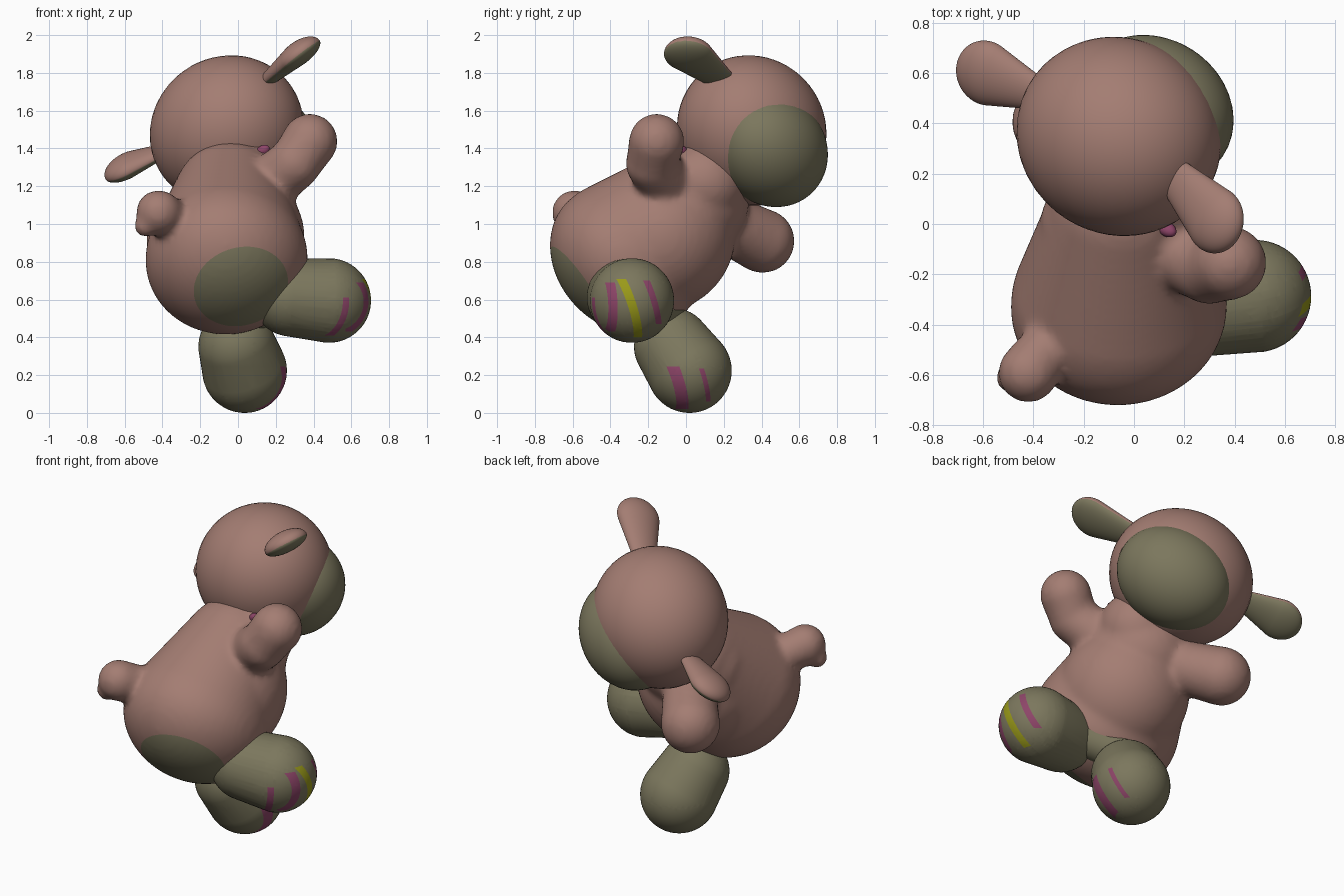
import bpy, bmesh
from mathutils import Vector as V

if "Cube" in bpy.data.objects:
    bpy.data.objects.remove(bpy.data.objects["Cube"])

# Tilted toy frame: L = toy's side, U = toy's up, F = toy's face direction
L = V((0.72, -0.45, 0.52)).normalized()
U = V((-0.04, 0.73, 0.69))
U = (U - L * U.dot(L)).normalized()
F = U.cross(L)


def material(name, rgb):
    m = bpy.data.materials.new(name)
    m.diffuse_color = (*rgb, 1)
    m.use_nodes = True
    m.node_tree.nodes["Principled BSDF"].inputs["Base Color"].default_value = m.diffuse_color
    return m


PINK = material("dusty pink", (0.37, 0.205, 0.17))
OLIVE = material("olive", (0.20, 0.185, 0.11))
MAGENTA = material("magenta", (0.27, 0.06, 0.14))
YELLOW = material("yellow", (0.32, 0.32, 0.01))


def ellipsoid(c, radii, bm=None):
    """Ellipsoid with radii along the toy's side, up and face directions."""
    bm = bm or bmesh.new()
    new = bmesh.ops.create_uvsphere(bm, u_segments=48, v_segments=32, radius=1)
    for v in new["verts"]:
        p = v.co.copy()
        v.co = V(c) + L * p.x * radii[0] + F * p.y * radii[2] + U * p.z * radii[1]
    return bm


def capsule(a, ra, b, rb, bm=None, flat=None, front=1, back=1):
    """Hull of two balls, optionally flattened along a direction."""
    bm = bm or bmesh.new()
    a, b = V(a), V(b)
    w = b - a
    k = (ra - rb) / w.length
    w.normalize()
    n = V(flat) if flat else F.copy()
    n = (n - w * n.dot(w)).normalized()
    s = n.cross(w)
    new = bmesh.ops.create_uvsphere(bm, u_segments=48, v_segments=32, radius=1)
    for v in new["verts"]:
        p = v.co.copy()
        c, r = (b, rb) if p.z > k + 1e-4 else (a, ra)
        v.co = c + (s * p.x + n * p.y * (front if p.y > 0 else back) + w * p.z) * r
    return bm


def fuse(bm, voxel, smooth):
    """Melt overlapping forms into one soft skin."""
    me = bpy.data.meshes.new("draft")
    bm.to_mesh(me)
    bm.free()
    ob = bpy.data.objects.new("draft", me)
    bpy.context.collection.objects.link(ob)
    r = ob.modifiers.new("melt", 'REMESH')
    r.mode = 'VOXEL'
    r.voxel_size = voxel
    m = ob.modifiers.new("soften", 'SMOOTH')
    m.factor, m.iterations = 0.5, smooth
    dg = bpy.context.evaluated_depsgraph_get()
    out = bmesh.new()
    out.from_mesh(ob.evaluated_get(dg).to_mesh())
    bpy.data.objects.remove(ob)
    bpy.data.meshes.remove(me)
    return out


def finish(name, bm, mats, cuts=(), rule=None):
    """Cut crisp colour borders, colour faces by rule, shade smooth."""
    bm.normal_update()
    for co, no in cuts:
        bmesh.ops.triangulate(bm, faces=bm.faces[:])
        bmesh.ops.bisect_plane(bm, geom=bm.verts[:] + bm.edges[:] + bm.faces[:],
                               dist=1e-5, plane_co=co, plane_no=no)
    for f in bm.faces:
        f.smooth = True
        f.material_index = rule(f.calc_center_median(), f.normal) if rule else 0
    me = bpy.data.meshes.new(name)
    bm.to_mesh(me)
    bm.free()
    for m in mats:
        me.materials.append(m)
    bpy.context.collection.objects.link(bpy.data.objects.new(name, me))


# Body: torso, belly, shoulders, arms and tail melted together, with an olive seat
low = V((-0.06, -0.33, 0.81))
bm = capsule(low, 0.43, (-0.04, 0.03, 1.13), 0.305)
for v in bm.verts:
    v.co -= U * min(0, (v.co - low).dot(U)) * 0.18
ellipsoid((-0.02, -0.125, 0.915), (0.38, 0.40, 0.365), bm)
ellipsoid((-0.10, -0.02, 1.08), (0.275, 0.275, 0.275), bm)
ellipsoid((0.06, 0.10, 1.22), (0.22, 0.22, 0.22), bm)
capsule((0.10, -0.07, 1.16), 0.15, (0.30, -0.18, 1.32), 0.14, bm)
capsule((0.30, -0.18, 1.32), 0.137, (0.38, -0.155, 1.437), 0.147, bm)
capsule((-0.15, 0.18, 1.02), 0.15, (-0.315, 0.405, 0.91), 0.17, bm)
capsule((-0.35, -0.50, 1.02), 0.11, (-0.42, -0.59, 1.06), 0.12, bm)
capsule((-0.43, -0.60, 1.03), 0.08, (-0.49, -0.61, 0.99), 0.06, bm)
D = (U - L * 0.22).normalized()
seat = low - D * 0.285
finish("body", fuse(bm, 0.02, 8), [PINK, OLIVE], [(seat, D)],
       lambda c, n: int((c - seat).dot(D) < 0))
finish("crotch", capsule((0.27, -0.27, 0.64), 0.115, (0.02, -0.12, 0.52), 0.115), [OLIVE])

# Head and muzzle
head = V((-0.06, 0.348, 1.495))
finish("head", ellipsoid(head, (0.422, 0.388, 0.39)), [PINK])
finish("muzzle", ellipsoid(head + F * 0.2, (0.345, 0.288, 0.285)), [OLIVE])

# Ears: flat paddles with olive inner faces
for name, a, b, n in (
        ("right_ear", (0.16, 0.19, 1.76), (0.325, 0.015, 1.895), (0.65, -0.15, -0.70)),
        ("left_ear", (-0.41, 0.53, 1.375), (-0.585, 0.60, 1.30), (0.4, 0.25, -0.88))):
    d = V(n).normalized()
    finish(name, capsule(a, 0.075, b, 0.132, flat=n, front=0.4, back=0.55), [PINK, OLIVE],
           rule=lambda c, nn, d=d: int(nn.dot(d) > 0.3))


# Feet with painted stripes: (point, plane normal, half width, low x, low z, high z, colour)
def foot(name, bm, stripes):
    stripes = [(V(p), V(n).normalized(), *rest) for p, n, *rest in stripes]
    cuts = []
    for p, n, h, *_ in stripes:
        cuts += [(p + n * h, n), (p - n * h, n)]
    cuts += [(V((x, 0, 0)), V((1, 0, 0))) for x in sorted({s[3] for s in stripes})]
    cuts += [(V((0, 0, z)), V((0, 0, 1))) for z in sorted({z for s in stripes for z in s[4:6]})]

    def rule(c, _):
        for p, n, h, x0, z0, z1, i in stripes:
            if c.x > x0 and z0 < c.z < z1 and abs((c - p).dot(n)) < h:
                return i
        return 0
    finish(name, bm, [OLIVE, MAGENTA, YELLOW], cuts, rule)


N = (-0.25, 1, 0.35)
foot("right_foot", capsule((0.28, -0.32, 0.61), 0.205, (0.48, -0.287, 0.595), 0.224),
     [((0.57, -0.488, 0.60), (0.9, 1, 0), 0.017, 0.46, 0.41, 0.61, 1),
      ((0.65, -0.40, 0.68), (-0.25, 1, 0.06), 0.021, 0.57, 0.43, 0.69, 1),
      ((0.69, -0.34, 0.72), N, 0.022, 0.53, 0.40, 0.71, 2),
      ((0.66, -0.195, 0.66), N, 0.018, 0.53, 0.47, 0.70, 1)])
foot("left_foot", capsule((-0.005, -0.07, 0.35), 0.205, (0.035, 0.018, 0.224), 0.224),
     [((0.22, -0.075, 0.25), N, 0.028, 0.08, 0.02, 0.245, 1),
      ((0.22, 0.08, 0.22), N, 0.013, 0.08, 0.06, 0.235, 1)])

# Small tag at the back of the neck
finish("neck_tag", ellipsoid((0.13, -0.02, 1.385), (0.045, 0.028, 0.03)), [MAGENTA])
